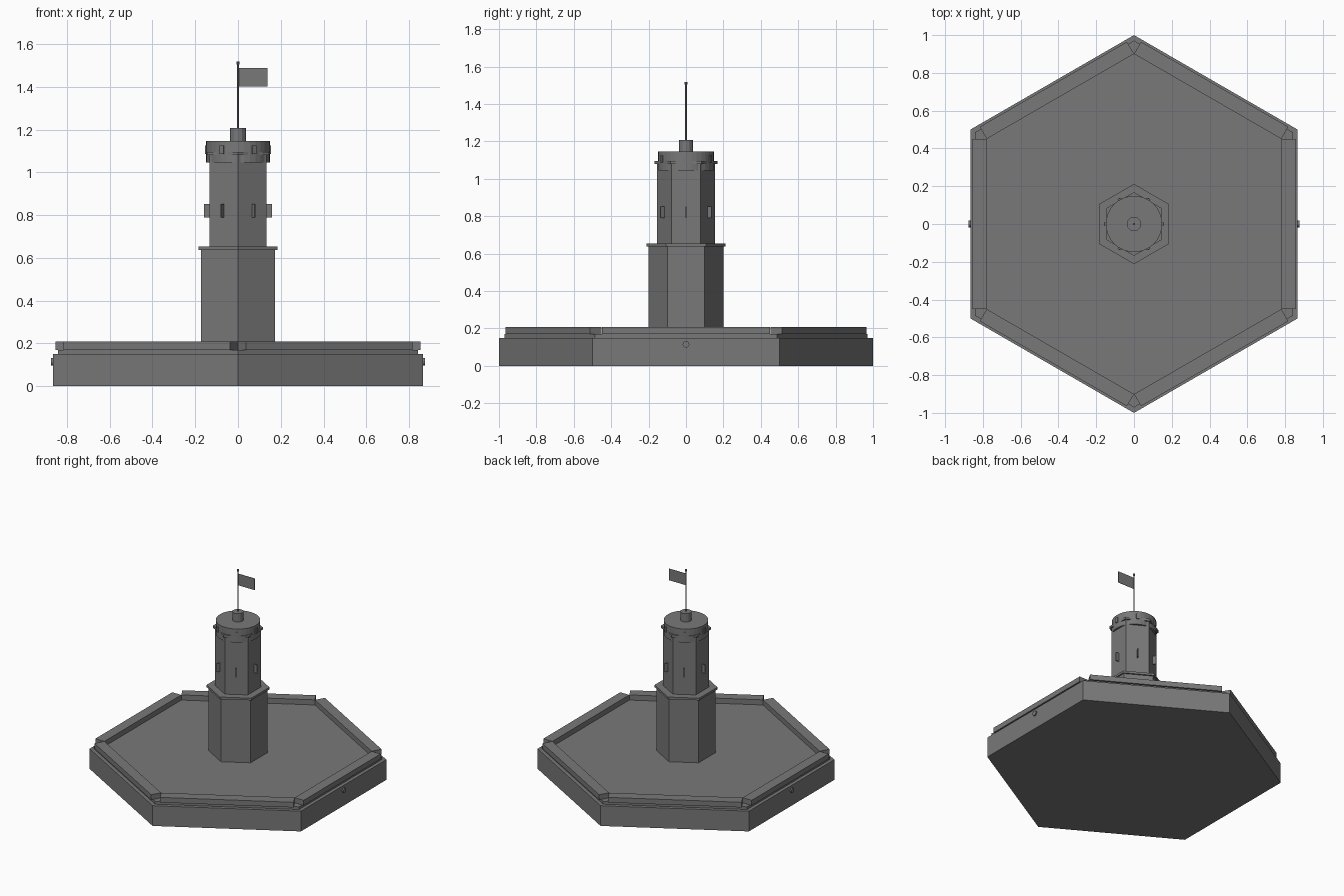
import bpy
import math
from mathutils import Matrix, Vector

cube = bpy.data.objects.get("Cube")
if cube:
    bpy.data.objects.remove(cube, do_unlink=True)

stone = bpy.data.materials.new("grey stone")
stone.use_nodes = True
grey = (0.19, 0.19, 0.195, 1)
stone.diffuse_color = grey
stone.node_tree.nodes["Principled BSDF"].inputs["Base Color"].default_value = grey


def finish(name):
    ob = bpy.context.object
    ob.name = name
    ob.data.materials.clear()
    ob.data.materials.append(stone)
    return ob


def prism(name, radius, z0, z1, sides=6):
    """Upright prism with a corner on the y axis."""
    bpy.ops.mesh.primitive_cylinder_add(vertices=sides, radius=radius, depth=z1 - z0,
                                        location=(0, 0, (z0 + z1) / 2))
    return finish(name)


def box(name, lo, hi, turn=0):
    """Box between two corners, then turned about the z axis."""
    lo, hi = Vector(lo), Vector(hi)
    bpy.ops.mesh.primitive_cube_add(size=1)
    ob = finish(name)
    ob.data.transform(Matrix.Rotation(turn, 4, "Z")
                      @ Matrix.Translation((lo + hi) / 2)
                      @ Matrix.Diagonal((*(hi - lo), 1)))
    return ob


# Six-sided base and floor slab
prism("base", 1.0, 0, 0.15)
prism("floor_slab", 0.971, 0.15, 0.17)

# Tower
prism("lower_tower", 0.2, 0.17, 0.638)
prism("tower_ledge", 0.212, 0.638, 0.654)
prism("upper_tower", 0.155, 0.654, 1.09)
prism("crown_ledge", 0.168, 1.08, 1.096)
prism("crown", 0.149, 1.045, 1.146, 32)
prism("flagpole_socket", 0.038, 1.146, 1.208, 12)

# Parts repeated on each of the six sides
for i in range(6):
    turn = i * math.pi / 3
    box(f"parapet_{i + 1}", (0.78, -0.45, 0.17), (0.854, 0.45, 0.208), turn)
    box(f"tower_fin_{i + 1}", (0.12, -0.003, 0.79), (0.159, 0.003, 0.853), turn)
    box(f"crown_block_{i + 1}", (0.13, -0.011, 1.086), (0.155, 0.011, 1.125), turn)

# Round pegs on the left and right walls of the base
for side, x in (("left", 0.866), ("right", -0.866)):
    bpy.ops.mesh.primitive_cylinder_add(vertices=12, radius=0.018, depth=0.018,
                                        location=(x, 0, 0.115),
                                        rotation=(0, math.pi / 2, 0))
    finish(f"{side}_peg")

# Flag
prism("flagpole", 0.0045, 1.2, 1.508, 8)
prism("flagpole_cap", 0.007, 1.504, 1.518, 8)
box("flag", (0.004, -0.001, 1.402), (0.138, 0.001, 1.488))
